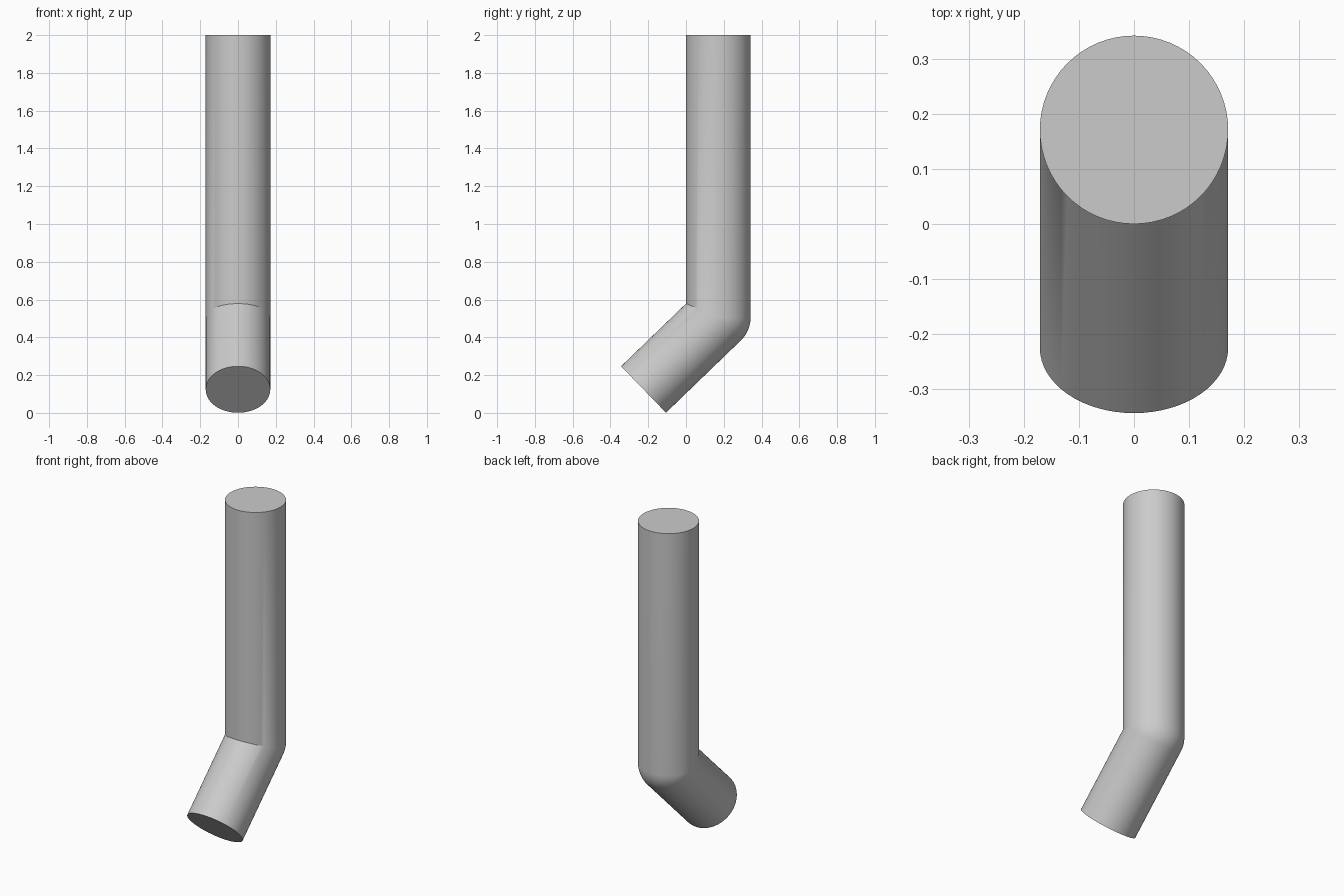
import bpy, bmesh
from math import sin, cos, tan, pi, radians
from mathutils import Matrix, Vector

cube = bpy.data.objects.get("Cube")
if cube:
    bpy.data.objects.remove(cube, do_unlink=True)

RADIUS = 0.171
BEND = radians(46)
SIDES = 64
ARC_STEPS = 12
JOINT = Vector((0, 0.171, 0.506))
TOP_LENGTH = 2 - JOINT.z
LOWER_LENGTH = 0.55

# Plain grey material
grey = bpy.data.materials.new("light_grey")
grey.use_nodes = True
grey.diffuse_color = (0.6, 0.6, 0.6, 1)
grey.node_tree.nodes["Principled BSDF"].inputs["Base Color"].default_value = grey.diffuse_color

bm = bmesh.new()
circle = [(RADIUS * cos(2 * pi * i / SIDES), RADIUS * sin(2 * pi * i / SIDES))
          for i in range(SIDES)]


def flat_ring(tilt, along):
    turn = Matrix.Rotation(-tilt, 3, 'X')
    return [bm.verts.new(JOINT + turn @ Vector((x, y, along))) for x, y in circle]


def joint_ring(tilt):
    # Outer half swings round the joint, inner half stays on the mitre
    turn = Matrix.Rotation(-tilt, 3, 'X')
    ring = []
    for x, y in circle:
        if y > 0:
            offset = turn @ Vector((x, y, 0))
        else:
            offset = Vector((x, y, -y * tan(BEND / 2)))
        ring.append(bm.verts.new(JOINT + offset))
    return ring


# Rings from the slanted lower end, round the elbow, to the upright top
rings = [flat_ring(BEND, -LOWER_LENGTH)]
rings += [joint_ring(BEND * (1 - k / ARC_STEPS)) for k in range(ARC_STEPS + 1)]
rings.append(flat_ring(0, TOP_LENGTH))

# Walls and end caps
for low, high in zip(rings, rings[1:]):
    for i in range(SIDES):
        j = (i + 1) % SIDES
        bm.faces.new((low[i], low[j], high[j], high[i]))
bm.faces.new(rings[0][::-1])
bm.faces.new(rings[-1])
bmesh.ops.remove_doubles(bm, verts=bm.verts, dist=0.00005)
bmesh.ops.recalc_face_normals(bm, faces=bm.faces)

mesh = bpy.data.meshes.new("bent_rod")
bm.to_mesh(mesh)
bm.free()
mesh.materials.append(grey)
rod = bpy.data.objects.new("bent_rod", mesh)
bpy.context.collection.objects.link(rod)

# Smooth walls with sharp cap rims and mitre
bpy.ops.object.select_all(action='DESELECT')
rod.select_set(True)
bpy.context.view_layer.objects.active = rod
bpy.ops.object.shade_smooth_by_angle(angle=radians(30))
